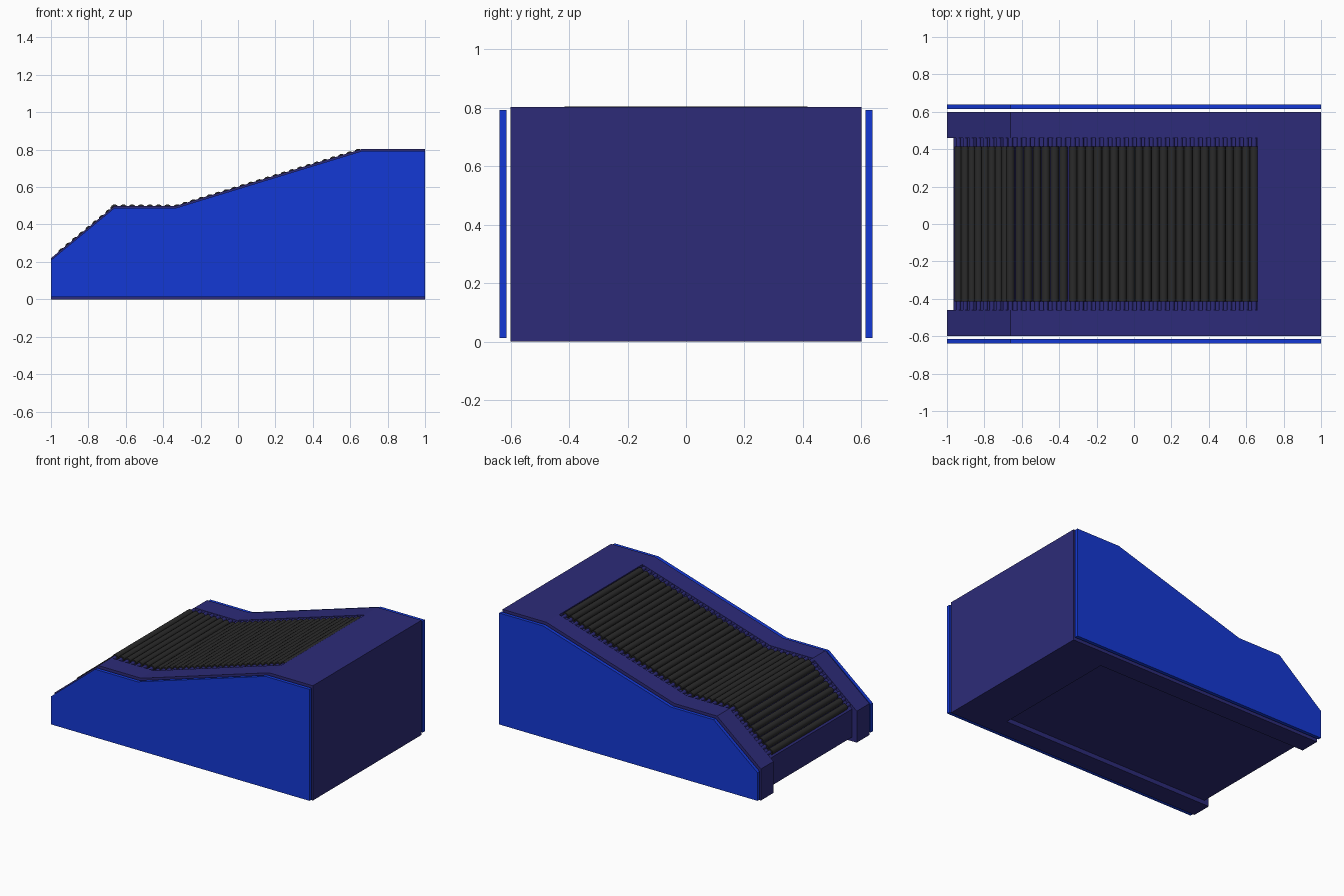
import bpy, bmesh, math
from mathutils import Vector

if "Cube" in bpy.data.objects:
    bpy.data.objects.remove(bpy.data.objects["Cube"])


def material(name, color):
    m = bpy.data.materials.new(name)
    m.diffuse_color = (*color, 1)
    m.use_nodes = True
    m.node_tree.nodes["Principled BSDF"].inputs["Base Color"].default_value = m.diffuse_color
    return m


PURPLE = material("purple", (0.026, 0.024, 0.19))
BLUE = material("blue", (0.007, 0.04, 0.66))
BLACK = material("black", (0.023, 0.023, 0.023))


def prism(name, profile, y0, y1, mat):
    """Extrude an x-z profile between two y positions."""
    bm = bmesh.new()
    face = bm.faces.new([bm.verts.new((x, y0, z)) for x, z in profile])
    out = bmesh.ops.extrude_face_region(bm, geom=[face])
    moved = [v for v in out["geom"] if isinstance(v, bmesh.types.BMVert)]
    bmesh.ops.translate(bm, verts=moved, vec=(0, y1 - y0, 0))
    bmesh.ops.recalc_face_normals(bm, faces=bm.faces)
    mesh = bpy.data.meshes.new(name)
    bm.to_mesh(mesh)
    bm.free()
    mesh.materials.append(mat)
    ob = bpy.data.objects.new(name, mesh)
    bpy.context.collection.objects.link(ob)
    return ob


def cylinder(name, x, z, radius, length, y, mat):
    bpy.ops.mesh.primitive_cylinder_add(vertices=16, radius=radius, depth=length,
                                        location=(x, y, z), rotation=(math.pi / 2, 0, 0))
    ob = bpy.context.object
    ob.name = name
    ob.data.materials.append(mat)
    bpy.ops.object.shade_smooth_by_angle(angle=math.radians(40))


def top_height(x):
    """Height of the stepped ramp surface at x."""
    for (xa, za), (xb, zb) in zip(TOP, TOP[1:]):
        if x <= xb:
            return za + (zb - za) * (x - xa) / (xb - xa)
    return TOP[-1][1]


TOP = [(-1, 0.22), (-0.66, 0.5), (-0.33, 0.5), (0.66, 0.803), (1, 0.803)]

# Outer frame with an open channel for the conveyor
frame = prism("frame", [(1, 0), (-1, 0)] + TOP, -0.6, 0.6, PURPLE)
cutter = prism("channel_cutter", [(-1.2, -0.2), (0.66, -0.2), (0.66, 1.2), (-1.2, 1.2)],
               -0.46, 0.46, PURPLE)
cutter.hide_render = True
cutter.hide_viewport = True
cut = frame.modifiers.new("channel", "BOOLEAN")
cut.operation = "DIFFERENCE"
cut.solver = "EXACT"
cut.object = cutter

# Conveyor bed, slightly sunk inside the channel
sunk = 0.022
bed = [(-0.965, 0.03), (-0.965, top_height(-0.965) - sunk)]
bed += [(x, z - sunk) for x, z in TOP[1:4]] + [(0.66, 0.03)]
prism("conveyor_bed", bed, -0.459, 0.459, PURPLE)

# Side panels, held just off the frame
panel = [(1, 0.012), (-1, 0.012)] + [(x, z - 0.011) for x, z in TOP]
for side, name in ((-1, "front_panel"), (1, "back_panel")):
    prism(name, panel, side * 0.614, side * 0.638, BLUE)

# Rollers evenly spaced along the ramp, with short axles at both ends
radius, spacing, drop = 0.022, 0.0455, 0.015
path = [Vector((-0.948, top_height(-0.948)))] + [Vector(p) for p in TOP[1:3]]
path.append(Vector((0.638, top_height(0.638))))
for a, b in zip(path, path[1:]):
    step = b - a
    count = round(step.length / spacing)
    normal = Vector((-step.y, step.x)).normalized()
    last = 1 if b is path[-1] else 0
    for i in range(count + last):
        p = a + step * (i / count) - normal * drop
        cylinder("roller", p.x, p.y, radius, 0.83, 0, BLACK)
        for side in (-1, 1):
            cylinder("axle", p.x, p.y, 0.013, 0.045, side * 0.437, PURPLE)
